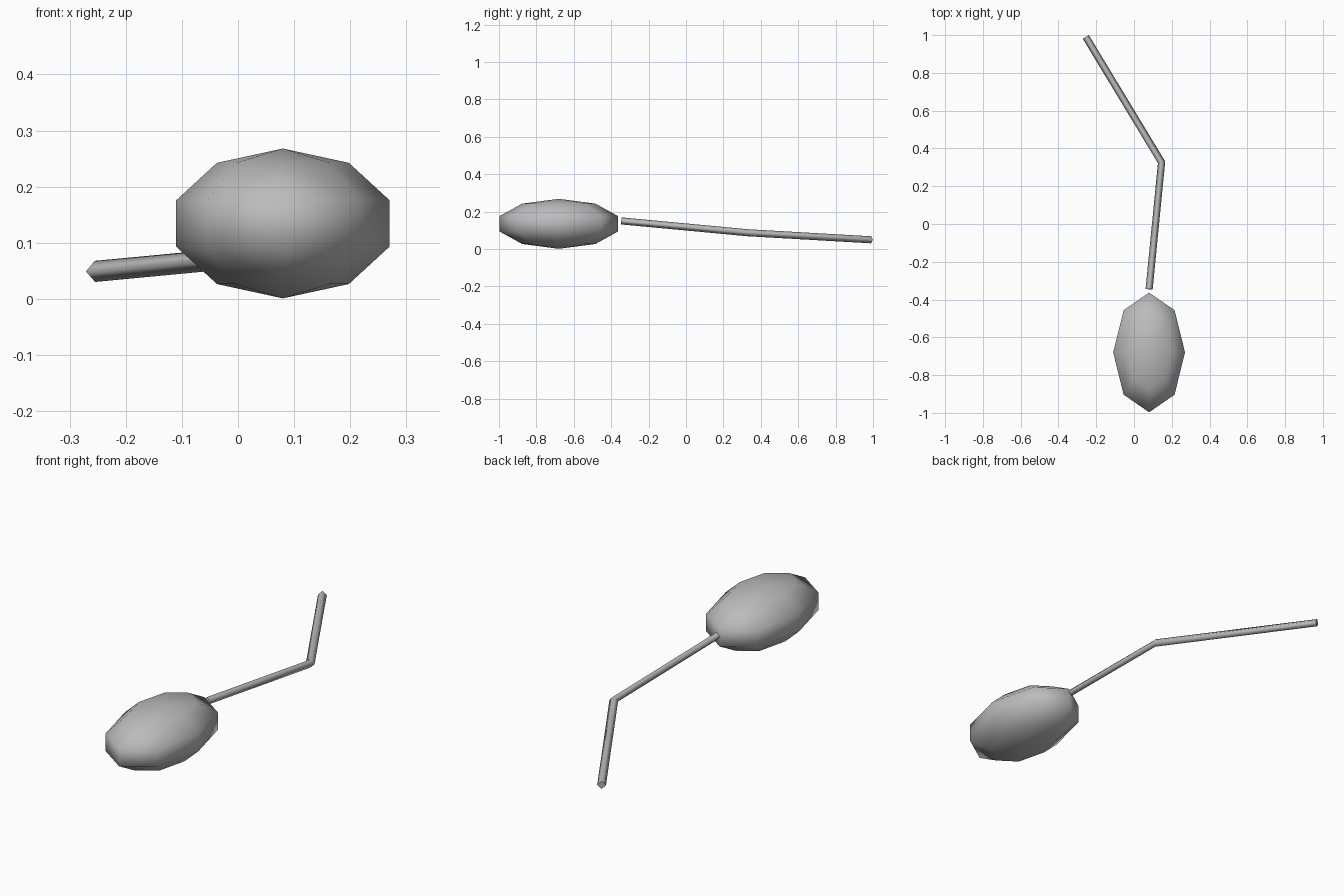
import bpy
import bmesh
from mathutils import Matrix, Vector

if "Cube" in bpy.data.objects:
    bpy.data.objects.remove(bpy.data.objects["Cube"])

grey = bpy.data.materials.new("mid_grey")
grey.diffuse_color = (0.5, 0.5, 0.5, 1)
grey.use_nodes = True
grey.node_tree.nodes["Principled BSDF"].inputs["Base Color"].default_value = grey.diffuse_color


def finish(name, bm):
    bmesh.ops.recalc_face_normals(bm, faces=bm.faces)
    mesh = bpy.data.meshes.new(name)
    bm.to_mesh(mesh)
    bm.free()
    mesh.materials.append(grey)
    obj = bpy.data.objects.new(name, mesh)
    bpy.context.collection.objects.link(obj)
    return obj


# Head: coarse stretched sphere with smooth shading
bm = bmesh.new()
bmesh.ops.create_uvsphere(
    bm, u_segments=8, v_segments=5, radius=1,
    matrix=Matrix.Translation((0.08, -0.68, 0.1345))
    @ Matrix.Diagonal((0.2, 0.333, 0.1335, 1)))
for f in bm.faces:
    f.smooth = True
finish("head", bm)

# Tail: four-sided bent tube, mitred at the bend
path = [Vector(p) for p in ((0.08, -0.345, 0.15),
                            (0.146, 0.327, 0.087),
                            (-0.255, 0.99, 0.049))]
radius = 0.0188
dirs = [(b - a).normalized() for a, b in zip(path, path[1:])]
tangents = [dirs[0], (dirs[0] + dirs[1]).normalized(), dirs[1]]
bm = bmesh.new()
rings = []
for i, (p, t) in enumerate(zip(path, tangents)):
    side = t.cross(Vector((0, 0, 1))).normalized()
    up = side.cross(t)
    stretch = 1 / t.dot(dirs[min(i, 1)])
    offsets = (side * stretch, up, -side * stretch, -up)
    rings.append([bm.verts.new(p + o * radius) for o in offsets])
for a, b in zip(rings, rings[1:]):
    for k in range(4):
        n = (k + 1) % 4
        bm.faces.new((a[k], a[n], b[n], b[k])).smooth = True
caps = [bm.faces.new(rings[0]), bm.faces.new(rings[-1])]
for cap in caps:
    for e in cap.edges:
        e.smooth = False
finish("tail", bm)
